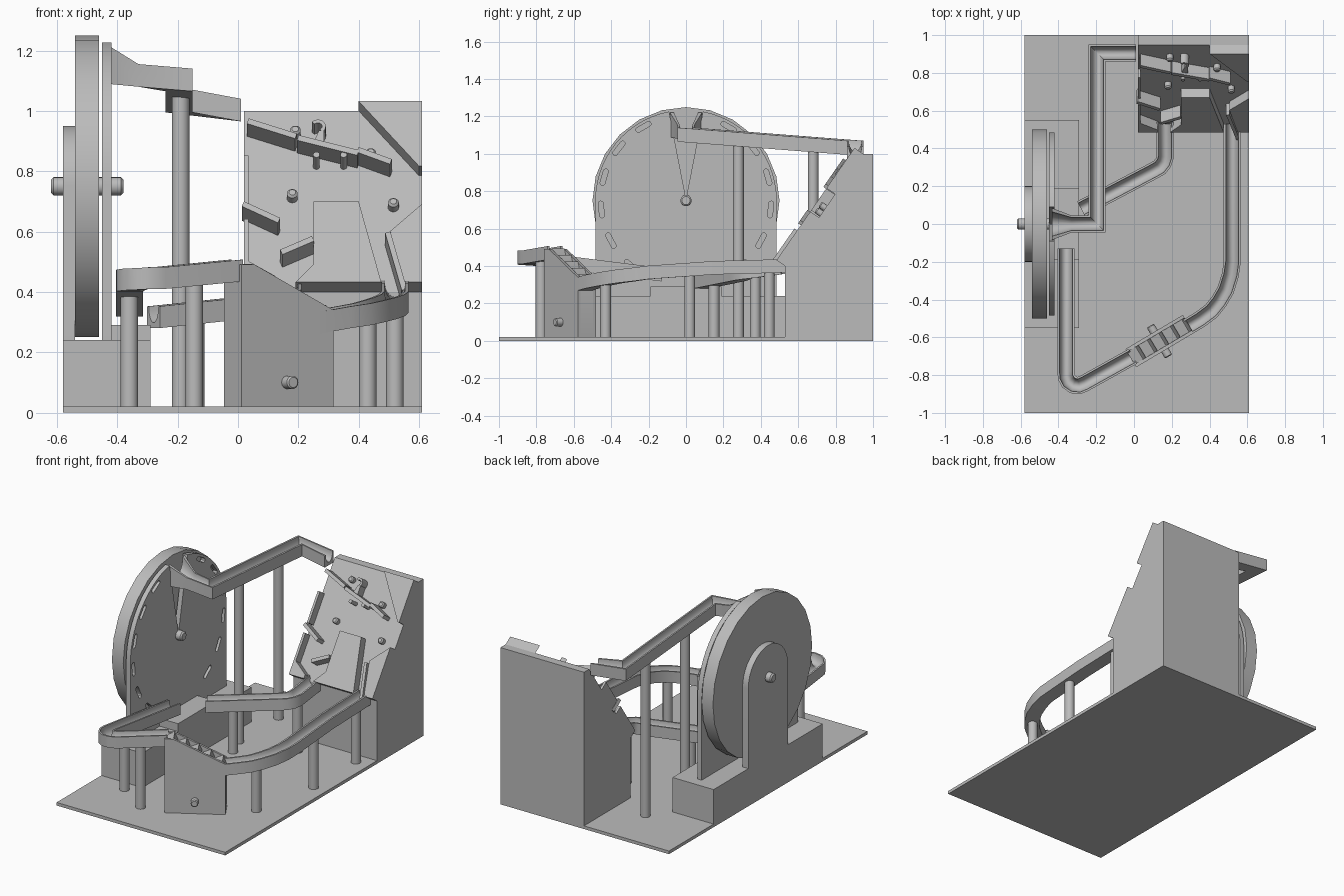
import bpy, bmesh
from math import sin, cos, pi, radians
from mathutils import Vector

if "Cube" in bpy.data.objects:
    bpy.data.objects.remove(bpy.data.objects["Cube"])

GREY = (0.5, 0.5, 0.5, 1)
mat = bpy.data.materials.new("plain grey")
mat.use_nodes = True
mat.diffuse_color = GREY
mat.node_tree.nodes["Principled BSDF"].inputs["Base Color"].default_value = GREY
parts = []


def finish(name, bm):
    bmesh.ops.recalc_face_normals(bm, faces=bm.faces)
    me = bpy.data.meshes.new(name)
    bm.to_mesh(me)
    bm.free()
    me.materials.append(mat)
    ob = bpy.data.objects.new(name, me)
    bpy.context.collection.objects.link(ob)
    parts.append(ob)
    return ob


def loft(name, rings):
    """Skin closed rings of points and cap both ends."""
    bm = bmesh.new()
    rows = [[bm.verts.new(p) for p in ring] for ring in rings]
    n = len(rows[0])
    for a, b in zip(rows, rows[1:]):
        for i in range(n):
            j = (i + 1) % n
            bm.faces.new((a[i], a[j], b[j], b[i]))
    bm.faces.new(rows[0])
    bm.faces.new(rows[-1])
    return finish(name, bm)


def prism(name, pts, place, w0, w1):
    return loft(name, [[place(u, v, w) for u, v in pts] for w in (w0, w1)])


def box(name, x0, x1, y0, y1, z0, z1):
    return prism(name, [(x0, y0), (x1, y0), (x1, y1), (x0, y1)], lambda u, v, w: (u, v, w), z0, z1)


def rod(name, a, b, r, bevel=0.0):
    a, b = Vector(a), Vector(b)
    d = (b - a).normalized()
    s = d.orthogonal().normalized()
    t = d.cross(s)
    stations = [(a, r), (b, r)]
    if bevel:
        stations = [(a, r - bevel), (a + d * bevel, r), (b - d * bevel, r), (b, r - bevel)]
    return loft(name, [[c + (s * cos(k * pi / 12) + t * sin(k * pi / 12)) * q for k in range(24)]
                       for c, q in stations])


def side(u, v, w):      # profile in y-z, extruded along x
    return (w, u, v)


# Round-bottomed channel section: u across, v up, both as fractions
SECTION = [(-.5, 1), (-.5, 0), (.5, 0), (.5, 1)] + [
    (.38 * cos(k * pi / 12), 1 - .75 * sin(k * pi / 12)) for k in range(13)]


def trough(name, path):
    """Sweep the channel along (x, y, bottom z, width, height) stations with mitred corners."""
    pos = [Vector(p[:2]) for p in path]
    rings = []
    for i, (x, y, z, wide, high) in enumerate(path):
        d0 = (pos[i] - pos[max(i - 1, 0)]).normalized()
        d1 = (pos[min(i + 1, len(pos) - 1)] - pos[i]).normalized()
        d0, d1 = (d0 if i else d1), (d1 if i < len(pos) - 1 else d0)
        t = (d0 + d1).normalized()
        m = Vector((-t.y, t.x)) / t.dot(d1)
        rings.append([(x + m.x * u * wide, y + m.y * u * wide, z + v * high) for u, v in SECTION])
    return loft(name, rings)


def even(points, wide=.09, high=.072):
    return [(*p, wide, high) for p in points]


# Base and wheel housing
box("base_plate", -.58, .61, -1, 1, 0, .02)
box("wheel_plinth", -.58, -.29, -.55, .55, .02, .24)
box("collector_ledge", -.42, -.29, -.19, .19, .24, .29)


def arch(radius, foot):
    top = [(radius * cos(k * pi / 32), .75 + radius * sin(k * pi / 32)) for k in range(33)]
    return [(radius, foot)] + top + [(-radius, foot)]


prism("wheel_bracket", arch(.2, .24), side, -.58, -.54)
rod("wheel", (-.54, 0, .75), (-.46, 0, .75), .5).data
rod("axle", (-.62, 0, .75), (-.38, 0, .75), .03, .008)
cover = prism("slotted_cover", arch(.485, .24), side, -.45, -.42)


def cut(target, cutter):
    mod = target.modifiers.new("cut", "BOOLEAN")
    mod.operation, mod.solver, mod.object = "DIFFERENCE", "EXACT", cutter
    bpy.context.view_layer.objects.active = target
    bpy.ops.object.modifier_apply(modifier=mod.name)
    parts.remove(cutter)
    bpy.data.objects.remove(cutter)


def slot(angle):
    c, t = Vector((cos(angle), sin(angle))), Vector((-sin(angle), cos(angle)))
    pts = []
    for end in (1, -1):
        for k in range(7):
            a = k * pi / 6
            p = c * .455 + end * (t * (.032 + .013 * sin(a)) + c * .013 * cos(a))
            pts.append((p.x, .75 + p.y))
    return pts


for i in range(6):
    for angle in (60 - 22 * i, 120 + 22 * i):
        cut(cover, prism("slot_cutter", slot(radians(angle)), side, -.5, -.4))
cut(cover, prism("notch_cutter", [(0, .76), (.105, 1.3), (-.105, 1.3)], side, -.5, -.4))

# Upper run from the wheel to the top of the board
trough("upper_trough", [(-.435, 0, 1.09, .17, .13), (-.33, 0, 1.08, .09, .075),
                        (-.195, 0, 1.065, .09, .075), (-.195, .905, .995, .09, .075),
                        (.01, .905, .965, .09, .075)])
# Long outer run from the board to the staircase
trough("outer_trough", even([(.52, .53, .365), (.52, .15, .355), (.52, -.2, .33), (.51, -.27, .32),
                             (.485, -.35, .31), (.45, -.41, .30), (.41, -.46, .29),
                             (.35, -.505, .28), (.25, -.565, .262)]))
# Return run from the staircase to the wheel
trough("return_trough", even([(-.005, -.70, .435), (-.26, -.842, .41), (-.29, -.855, .41),
                              (-.32, -.852, .407), (-.345, -.835, .405), (-.358, -.81, .402),
                              (-.36, -.78, .4), (-.36, -.13, .318)]))
# Short inner run from the board to the wheel
trough("inner_trough", even([(.165, .54, .36), (.165, .355, .335), (.155, .325, .33),
                             (.135, .3, .325), (.1, .28, .32), (-.28, .08, .28)]))

# Supports: x, y, top
for x, y, top in [(-.19, .28, 1.05), (-.19, .68, 1.02), (-.36, -.63, .39), (-.145, -.775, .43),
                  (.43, -.43, .31), (.52, .02, .36), (.52, .445, .37), (.16, .37, .345),
                  (-.14, .15, .305)]:
    rod("support_post", (x, y, .02), (x, y, top), .029)

# Staircase lift, turned in plan
LONG = Vector((.86, .51, 0)).normalized()
ACROSS = Vector((-LONG.y, LONG.x, 0))
MID = Vector((.135, -.62, 0))


def stair(u, v, w):
    return MID + LONG * u + ACROSS * w + Vector((0, 0, v))


wall = [(-.177, .02), (.177, .02), (.177, .34), (-.125, .49), (-.177, .49)]
prism("staircase_front_wall", wall, stair, -.056, -.038)
prism("staircase_back_wall", wall, stair, .038, .056)
STEP = .354 / 5
steps = [(-.177, .02), (.177, .02)]
for k in range(5):
    right, top = .177 - k * STEP, .335 + k * .034
    steps += [(right, top - .02), (right - STEP * .25, top + .022), (right - STEP, top)]
prism("staircase_steps", steps, stair, -.039, .039)
rod("staircase_shaft", stair(0, .1, -.095), stair(0, .1, .095), .022, .005)

# Sloped board body
prism("board_body", [(.53, .02), (.53, .4), (.947, 1), (1, 1), (1, .02)], side, .02, .61)


def board(x, z, w):
    """x and height on the sloped face, w outwards from it."""
    return Vector((x, .53 + (z - .4) * .695 - .82 * w, z + .57 * w))


for name, pts in {
    "board_top_corner": [(.4, 1), (.61, 1), (.61, .785), (.6, .785)],
    "board_centre": [(.25, .668), (.4, .668), (.475, .4), (.19, .4), (.25, .46)],
    "board_right_corner": [(.505, .57), (.61, .66), (.61, .4), (.55, .4)],
    "board_left_corner": [(.02, .61), (.035, .61), (.035, .47), (.125, .42), (.125, .4), (.02, .4)],
    "board_left_edge": [(.02, .82), (.035, .82), (.035, .66), (.02, .66)],
}.items():
    prism(name, pts, board, -.01, .056)

# Guide rails on the board: ends of the upper outer edge
for x0, z0, x1, z1 in [(.035, .975, .195, .925), (.2, .92, .4, .87), (.4, .88, .51, .84),
                       (.02, .70, .14, .645), (.14, .54, .245, .585), (.505, .6, .56, .41)]:
    a, b = Vector((x0, z0 - .042)), Vector((x1, z1 - .042))
    d = (b - a).normalized() * .018
    n = Vector((d.y, -d.x))
    prism("guide_rail", [a, b, b + n, a + n], board, -.01, .074)

# Round pegs, thin posts and a curled catch
for x, z in [(.19, .92), (.18, .71), (.515, .68), (.44, .845)]:
    rod("round_peg", board(x, z, -.01), board(x, z, .035), .018, .007)
for x in (.26, .35):
    rod("thin_post", board(x, .815, -.01), board(x, .815, .07), .011)
ring = [radians(-60 + 20 * k) for k in range(11)]
hook = [(.265 + .026 * cos(a), .915 + .022 * sin(a)) for a in ring]
hook += [(.265 + .014 * cos(a), .915 + .011 * sin(a)) for a in reversed(ring)]
prism("curled_catch", hook, board, -.01, .06)
prism("catch_stem", [(.25, .86), (.285, .85), (.285, .9), (.268, .9)], board, -.01, .06)

# Smooth the round surfaces and keep the edges crisp
bpy.ops.object.select_all(action="DESELECT")
for ob in parts:
    ob.select_set(True)
bpy.context.view_layer.objects.active = parts[0]
bpy.ops.object.shade_smooth_by_angle(angle=radians(30))
